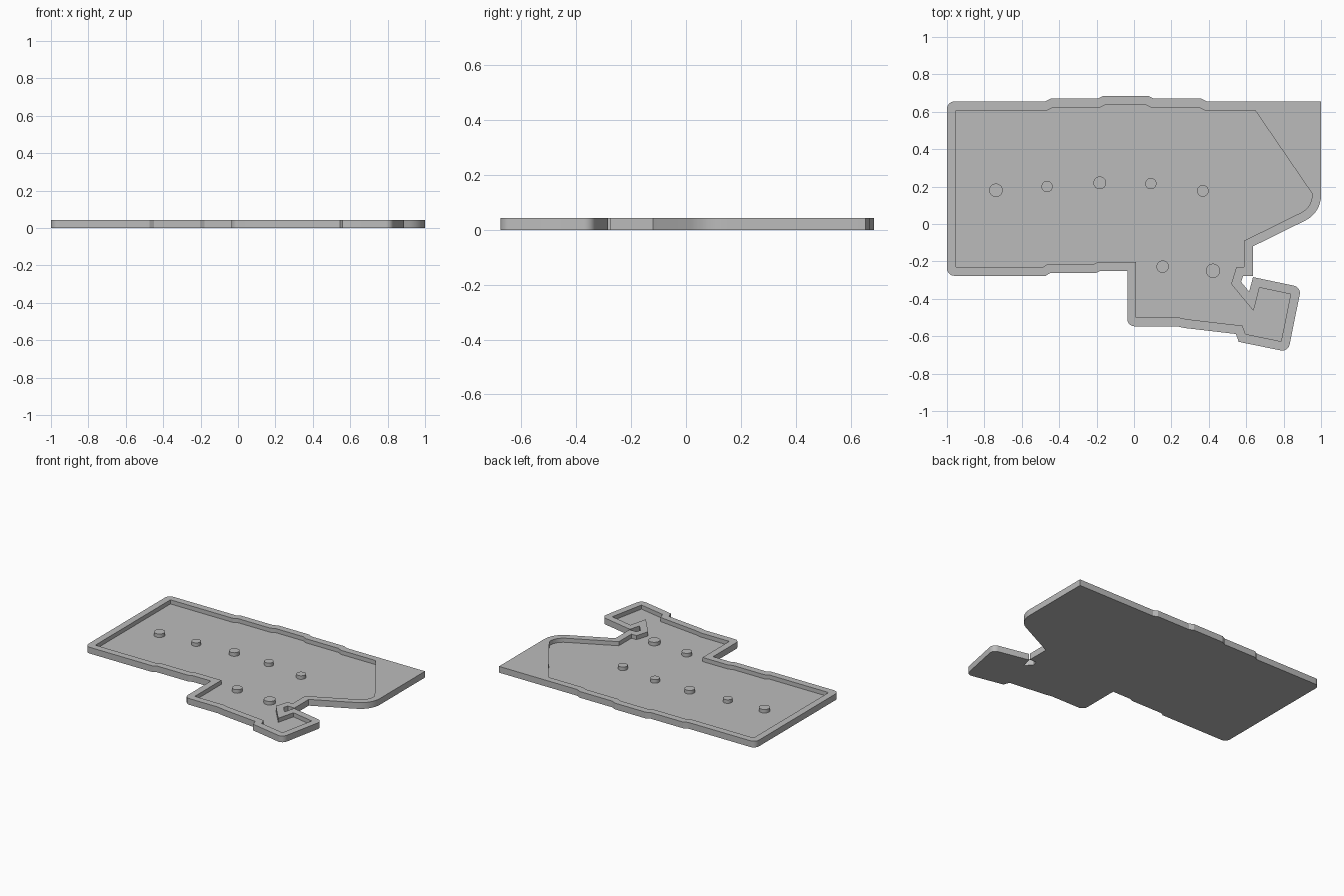
import bpy
import bmesh
import math
from mathutils import Vector

HEIGHT = 0.044
FLOOR = 0.015
POST_TOP = 0.04
WALL = 0.048
CORNER = 0.04

if "Cube" in bpy.data.objects:
    bpy.data.objects.remove(bpy.data.objects["Cube"], do_unlink=True)

# One plain grey plastic for the whole case
grey = bpy.data.materials.new("grey_plastic")
colour = (0.5, 0.5, 0.5, 1)
grey.use_nodes = True
grey.diffuse_color = colour
grey.node_tree.nodes["Principled BSDF"].inputs["Base Color"].default_value = colour


def stepped_edge(step_positions, levels, ramp):
    """Edge that moves between levels with a short ramp at each position."""
    points = []
    for position, before, after in zip(step_positions, levels, levels[1:]):
        points.append((position - ramp, before, 0))
        points.append((position + ramp, after, 0))
    return points


def offset_inward(corners, distance):
    """Mitred inward offset of a clockwise outline of (x, y, radius) corners."""
    result = []
    for i, (x, y, radius) in enumerate(corners):
        here = Vector((x, y))
        before = Vector(corners[i - 1][:2])
        after = Vector(corners[(i + 1) % len(corners)][:2])
        a = (here - before).normalized()
        b = (after - here).normalized()
        normal_a, normal_b = Vector((a.y, -a.x)), Vector((b.y, -b.x))
        mitre = (normal_a + normal_b) * distance / (1 + normal_a.dot(normal_b))
        moved = here + mitre
        result.append((moved.x, moved.y, max(0, radius - distance)))
    return result


def rounded(corners, segments=8):
    """Replace every corner that has a radius with an arc."""
    points = []
    for i, (x, y, radius) in enumerate(corners):
        here = Vector((x, y))
        if radius == 0:
            points.append(here)
            continue
        a = (Vector(corners[i - 1][:2]) - here).normalized()
        b = (Vector(corners[(i + 1) % len(corners)][:2]) - here).normalized()
        half = a.angle(b) / 2
        centre = here + (a + b).normalized() * radius / math.sin(half)
        start = here + a * radius / math.tan(half) - centre
        end = here + b * radius / math.tan(half) - centre
        sweep = start.angle_signed(end)
        for k in range(segments + 1):
            turn = -sweep * k / segments
            c, s = math.cos(turn), math.sin(turn)
            points.append(centre + Vector((start.x * c - start.y * s,
                                           start.x * s + start.y * c)))
    return points


def add_loop(bm, points, z):
    return [bm.verts.new((p.x, p.y, z)) for p in points]


def bridge(bm, lower, upper):
    for i in range(len(lower)):
        j = (i + 1) % len(lower)
        bm.faces.new((lower[i], lower[j], upper[j], upper[i]))


def loop_edges(bm, loop):
    return [bm.edges.get((loop[i - 1], loop[i])) for i in range(len(loop))]


def finish(obj):
    obj.data.materials.append(grey)
    bpy.ops.object.select_all(action="DESELECT")
    obj.select_set(True)
    bpy.context.view_layer.objects.active = obj
    bpy.ops.object.shade_smooth_by_angle(angle=math.radians(25))


# Outline, clockwise from the back corner at -x
back_edge = stepped_edge((-0.46, -0.18, 0.09, 0.375),
                         (0.655, 0.67, 0.685, 0.67, 0.655), 0.015)
front_edge = stepped_edge((-0.19, -0.46), (-0.25, -0.262, -0.277), -0.012)
back_corner = [(1, 0.655, 0)]
side = [(1, 0.06, 0.15), (0.635, -0.12, 0), (0.635, -0.278, 0)]
notch = [(0.583, -0.278, 0), (0.573, -0.31, 0), (0.616, -0.362, 0)]
thumb_key = [(0.636, -0.284, 0), (0.894, -0.338, CORNER), (0.824, -0.684, CORNER),
             (0.56, -0.63, 0), (0.545, -0.588, 0)]
thumb_row = [(0.27, -0.556, 0), (0.23, -0.547, 0), (-0.036, -0.547, CORNER),
             (-0.036, -0.25, 0)]
outline = ([(-1, 0.655, CORNER)] + back_edge + back_corner + side + notch
           + thumb_key + thumb_row + front_edge + [(-1, -0.277, CORNER)])

# The recess follows the outline, with its back corner cut diagonally
recess = offset_inward(outline, WALL)
cut = outline.index(back_corner[0])
recess[cut:cut + 1] = [(0.648, recess[cut][1], 0), (recess[cut][0], 0.163, 0)]

# Tray: floor, outer wall, recess wall and flat rim
bm = bmesh.new()
outer, inner = rounded(outline), rounded(recess)
bottom = add_loop(bm, outer, 0)
outer_top = add_loop(bm, outer, HEIGHT)
inner_top = add_loop(bm, inner, HEIGHT)
inner_floor = add_loop(bm, inner, FLOOR)
bm.faces.new(bottom)
bm.faces.new(inner_floor)
bridge(bm, bottom, outer_top)
bridge(bm, inner_floor, inner_top)
rim_edges = loop_edges(bm, outer_top) + loop_edges(bm, inner_top)
bmesh.ops.triangle_fill(bm, edges=rim_edges, use_beauty=True, normal=(0, 0, 1))
bmesh.ops.recalc_face_normals(bm, faces=bm.faces)
mesh = bpy.data.meshes.new("case_tray")
bm.to_mesh(mesh)
bm.free()
tray = bpy.data.objects.new("case_tray", mesh)
bpy.context.collection.objects.link(tray)
finish(tray)

# Support posts standing on the floor
posts = [(-0.738, 0.18, 0.036), (-0.465, 0.2, 0.03), (-0.183, 0.22, 0.034),
         (0.09, 0.216, 0.03), (0.368, 0.177, 0.031), (0.153, -0.228, 0.033),
         (0.422, -0.25, 0.038)]
sunk = FLOOR - 0.005
for number, (x, y, radius) in enumerate(posts, 1):
    bpy.ops.mesh.primitive_cylinder_add(
        vertices=32, radius=radius, depth=POST_TOP - sunk,
        location=(x, y, (POST_TOP + sunk) / 2))
    post = bpy.context.object
    post.name = f"support_post_{number}"
    finish(post)
